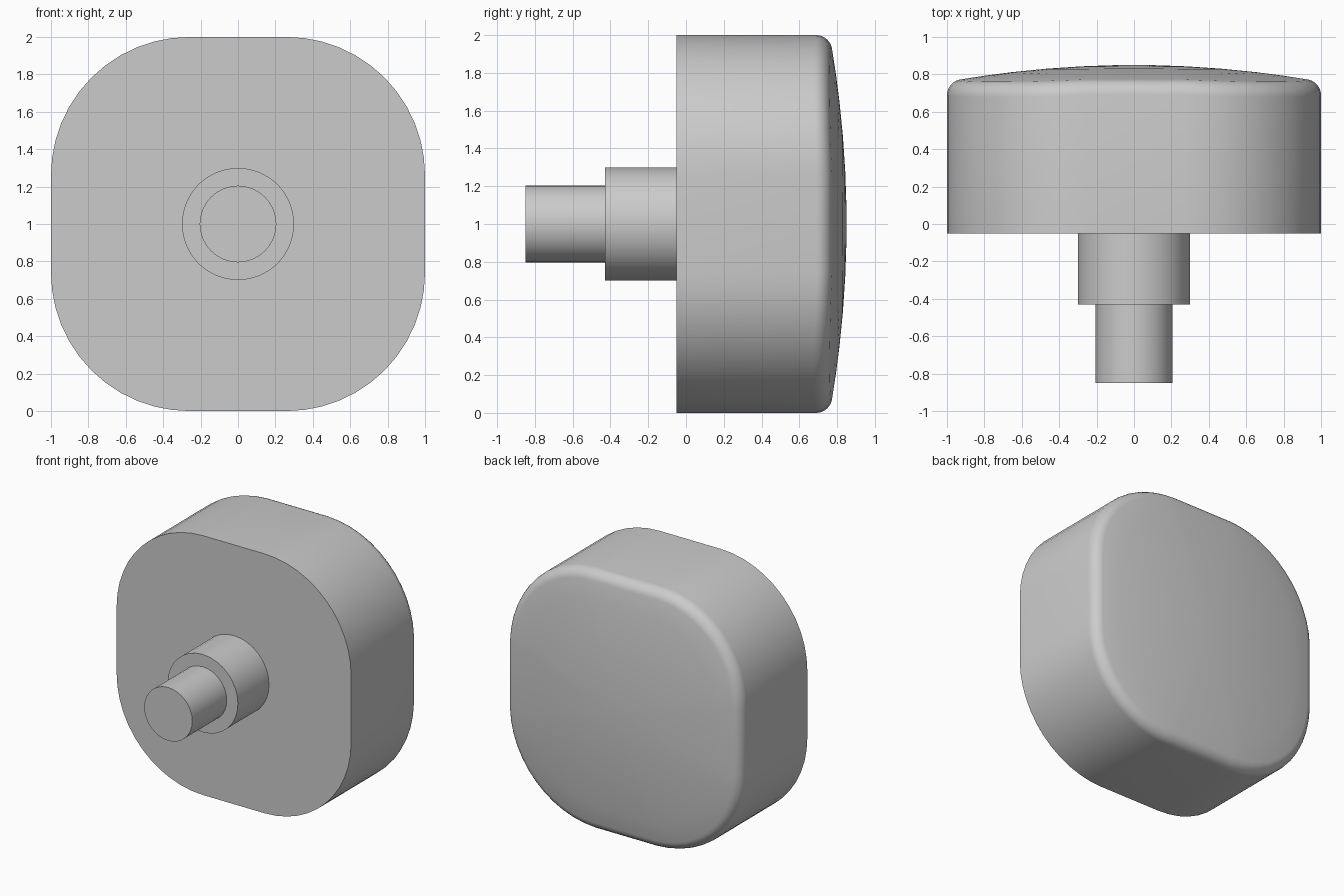
import bpy, bmesh, math
from mathutils import Matrix

cube = bpy.data.objects.get("Cube")
if cube:
    bpy.data.objects.remove(cube)

grey = bpy.data.materials.new("plain grey")
grey.use_nodes = True
grey.diffuse_color = (0.6, 0.6, 0.6, 1)
grey.node_tree.nodes["Principled BSDF"].inputs["Base Color"].default_value = (0.6, 0.6, 0.6, 1)

CENTRE_Z = 1.0
FILLET = 0.07
CORNER = 0.74


def finish(bm, name):
    bmesh.ops.recalc_face_normals(bm, faces=bm.faces)
    mesh = bpy.data.meshes.new(name)
    bm.to_mesh(mesh)
    bm.free()
    obj = bpy.data.objects.new(name, mesh)
    bpy.context.collection.objects.link(obj)
    mesh.materials.append(grey)
    bpy.ops.object.select_all(action="DESELECT")
    obj.select_set(True)
    bpy.context.view_layer.objects.active = obj
    bpy.ops.object.shade_smooth_by_angle(angle=math.radians(35))
    return obj


def outline(inset, steps=12):
    """Rounded square in x and z, shrunk evenly by inset."""
    flat, radius = 1 - CORNER, CORNER - inset
    points = []
    for corner in range(4):
        mid = math.pi / 4 + corner * math.pi / 2
        cx, cz = (math.copysign(flat, f(mid)) for f in (math.cos, math.sin))
        for i in range(steps + 1):
            a = mid + math.pi / 2 * (i / steps - 0.5)
            points.append((cx + radius * math.cos(a), cz + radius * math.sin(a)))
    return points


def dome(x, z):
    return 0.85 - 0.083 * (x * x + z * z)


# Knob head: flat front, straight walls, rounded rim and shallow domed back
bm = bmesh.new()
rings = [[bm.verts.new((x, -0.05, z + CENTRE_Z)) for x, z in outline(0)]]
for i in range(7):
    a = math.pi / 2 * i / 6
    rings.append([bm.verts.new((x, dome(x, z) - FILLET * (1 - math.sin(a)), z + CENTRE_Z))
                  for x, z in outline(FILLET * (1 - math.cos(a)))])
for s in (0.85, 0.7, 0.5, 0.3, 0.12):
    rings.append([bm.verts.new((x * s, dome(x * s, z * s), z * s + CENTRE_Z))
                  for x, z in outline(FILLET)])
for lower, upper in zip(rings, rings[1:]):
    for i in range(len(lower)):
        j = (i + 1) % len(lower)
        bm.faces.new((lower[i], lower[j], upper[j], upper[i]))
bm.faces.new(rings[0])
tip = bm.verts.new((0, dome(0, 0), CENTRE_Z))
for i, v in enumerate(rings[-1]):
    bm.faces.new((v, rings[-1][(i + 1) % len(rings[-1])], tip))
finish(bm, "knob_head")


# Stepped stem on the front
def stem(name, radius, front, back):
    bm = bmesh.new()
    place = Matrix.Translation((0, (front + back) / 2, CENTRE_Z)) @ Matrix.Rotation(math.pi / 2, 4, "X")
    bmesh.ops.create_cone(bm, cap_ends=True, segments=32, radius1=radius, radius2=radius,
                          depth=back - front, matrix=place)
    finish(bm, name)


stem("stem_collar", 0.3, -0.43, -0.05)
stem("stem_tip", 0.205, -0.85, -0.43)
